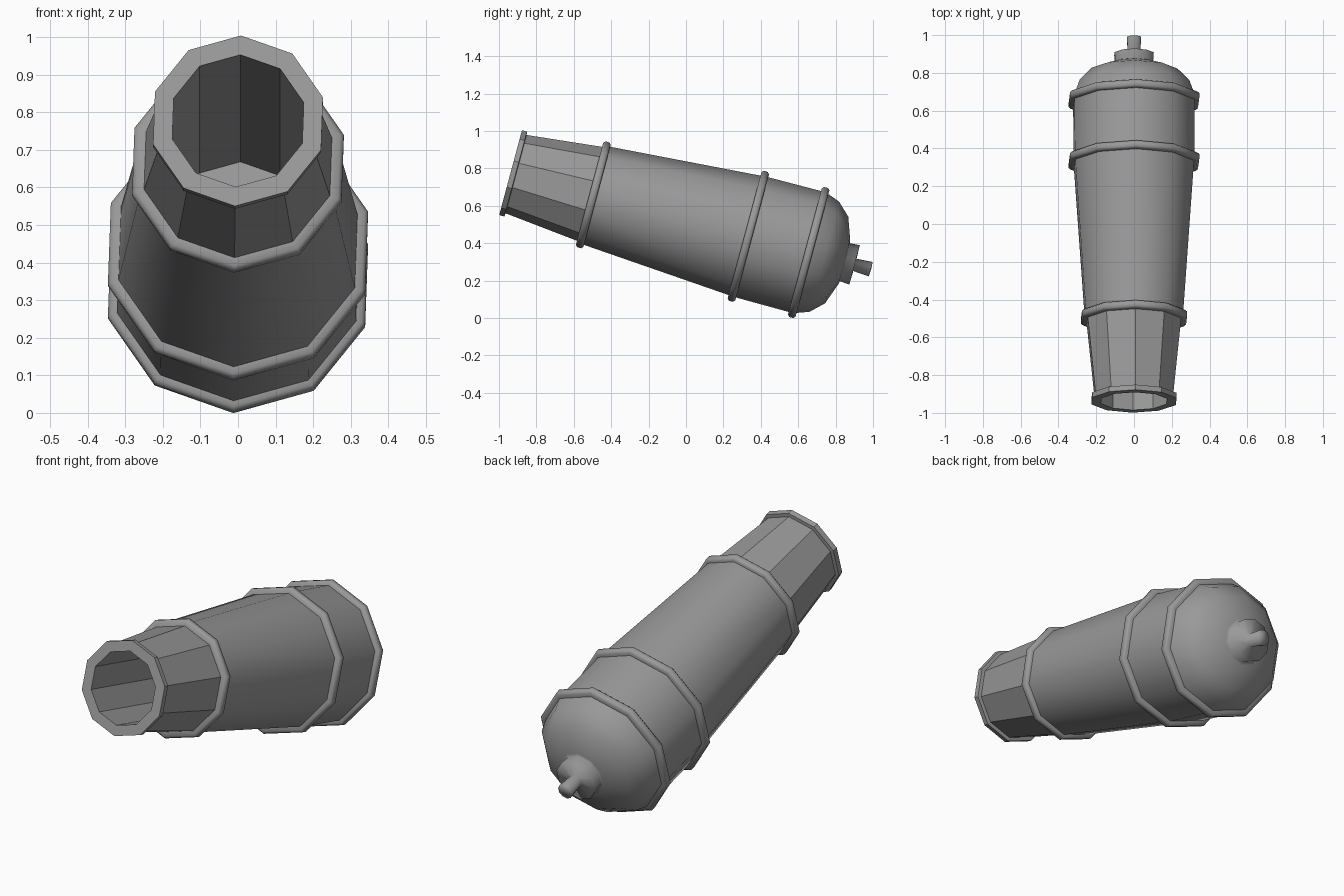
import bpy, bmesh
from math import sin, cos, pi, radians
from mathutils import Vector

if "Cube" in bpy.data.objects:
    bpy.data.objects.remove(bpy.data.objects["Cube"])

SIDES = 10
TILT = radians(15)      # muzzle raised
ROLL = radians(2)       # slight twist about the bore
MUZZLE = Vector((0, -0.938, 0.777))
AXIS = Vector((0, cos(TILT), -sin(TILT)))
UP = Vector((0, sin(TILT), cos(TILT)))
SIDE = Vector((1, 0, 0))

# Dark iron
iron = bpy.data.materials.new("dark_iron")
iron.diffuse_color = (0.32, 0.32, 0.32, 1)
iron.use_nodes = True
iron.node_tree.nodes["Principled BSDF"].inputs["Base Color"].default_value = iron.diffuse_color


def lathe(name, profile, smooth=True):
    """Revolve (distance from muzzle, radius) points around the tilted axis."""
    bm = bmesh.new()
    rows = []
    for s, r in profile:
        row = []
        for j in range(SIDES):
            t = ROLL + 2 * pi * j / SIDES
            row.append(bm.verts.new(MUZZLE + AXIS * s + (UP * cos(t) + SIDE * sin(t)) * r))
        rows.append(row)
    for a, b in zip(rows, rows[1:]):
        for j in range(SIDES):
            k = (j + 1) % SIDES
            f = bm.faces.new((a[j], a[k], b[k], b[j]))
            f.smooth = smooth
    bmesh.ops.remove_doubles(bm, verts=bm.verts, dist=1e-5)
    mesh = bpy.data.meshes.new(name)
    bm.to_mesh(mesh)
    bm.free()
    mesh.materials.append(iron)
    obj = bpy.data.objects.new(name, mesh)
    bpy.context.collection.objects.link(obj)
    return obj


def band(name, s, r, inner, half=0.021):
    """Flat-sided reinforcing ring with softened outer corners."""
    mid = inner + 0.6 * (r - inner)
    return lathe(name, [(s - half, inner - 0.01), (s - half, mid), (s - 0.55 * half, r),
                        (s + 0.55 * half, r), (s + half, mid), (s + half, inner - 0.01)])


# Faceted muzzle with bore and lip
lathe("muzzle", [(1.1, 0), (1.1, 0.182), (0, 0.182), (0, 0.235),
                 (0.028, 0.235), (0.031, 0.217), (0.455, 0.262)], smooth=False)

# Smooth tapering barrel and straight rear section
lathe("barrel", [(0.455, 0.270), (1.314, 0.332)])
lathe("rear_barrel", [(1.314, 0.333), (1.655, 0.335)])

# Reinforcing rings
band("front_ring", 0.458, 0.293, 0.266)
band("middle_ring", 1.316, 0.360, 0.333)
band("rear_ring", 1.650, 0.360, 0.334)

# Domed breech with stepped knob
lathe("breech", [(1.655, 0.335), (1.737, 0.305), (1.805, 0.240), (1.848, 0.120),
                 (1.850, 0.105), (1.904, 0.109), (1.906, 0.034),
                 (1.994, 0.040), (1.996, 0)])
